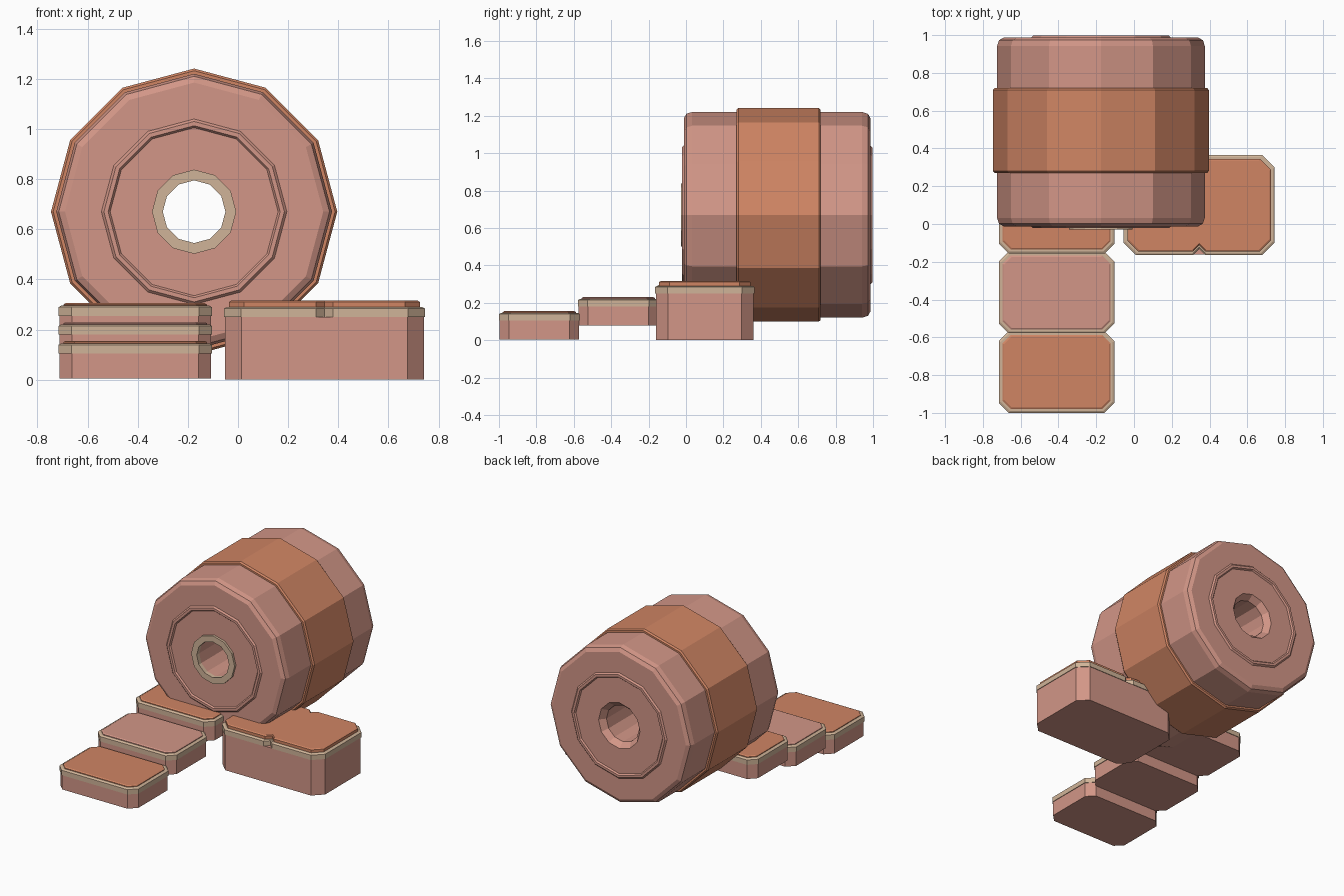
import bpy, bmesh, math

old = bpy.data.objects.get("Cube")
if old:
    bpy.data.objects.remove(old, do_unlink=True)


def material(name, rgb):
    m = bpy.data.materials.new(name)
    m.use_nodes = True
    m.diffuse_color = (*rgb, 1)
    bsdf = next(n for n in m.node_tree.nodes if n.type == 'BSDF_PRINCIPLED')
    bsdf.inputs["Base Color"].default_value = (*rgb, 1)
    bsdf.inputs["Roughness"].default_value = 0.8
    return m


PINK = material("dusty pink", (0.645, 0.305, 0.242))
ORANGE = material("terracotta", (0.631, 0.235, 0.127))
CREAM = material("cream", (0.631, 0.456, 0.314))


def finish(bm, name, mat):
    bmesh.ops.recalc_face_normals(bm, faces=bm.faces)
    mesh = bpy.data.meshes.new(name)
    bm.to_mesh(mesh)
    bm.free()
    mesh.materials.append(mat)
    obj = bpy.data.objects.new(name, mesh)
    bpy.context.collection.objects.link(obj)
    return obj


def lathe(name, profile, mat, sides=12, cx=-0.175, cz=0.67):
    """Spin a closed (radius, y) profile around the drum axis."""
    bm = bmesh.new()
    rings = []
    for k in range(sides):
        a = 2 * math.pi * k / sides
        rings.append([bm.verts.new((cx + r * math.sin(a), y, cz + r * math.cos(a)))
                      for r, y in profile])
    n = len(profile)
    for k in range(sides):
        p, q = rings[k], rings[(k + 1) % sides]
        for j in range(n):
            i = (j + 1) % n
            bm.faces.new((p[j], p[i], q[i], q[j]))
    return finish(bm, name, mat)


def outline(hx, hy, c, notch):
    """Rectangle with cut corners and optional V notches front and back."""
    half = [(-hx, hy - c), (-hx, c - hy), (c - hx, -hy)]
    if notch:
        half += [(-notch, -hy), (0, notch - hy), (notch, -hy)]
    half.append((hx - c, -hy))
    pts = half + [(hx, c - hy), (hx, hy - c), (hx - c, hy)]
    if notch:
        pts += [(notch, hy), (0, hy - notch), (-notch, hy)]
    return pts + [(c - hx, hy)]


def slab(name, center, half, levels, mat, chamfer, notch=0):
    """Stack outlines at (inset, z) levels into a solid."""
    bm = bmesh.new()
    rings = []
    for inset, z in levels:
        pts = outline(half[0] - inset, half[1] - inset, chamfer - 0.4 * inset, notch)
        rings.append([bm.verts.new((center[0] + x, center[1] + y, z)) for x, y in pts])
    n = len(rings[0])
    for lo, hi in zip(rings, rings[1:]):
        for j in range(n):
            i = (j + 1) % n
            bm.faces.new((lo[j], lo[i], hi[i], hi[j]))
    bm.faces.new(rings[0][::-1])
    bm.faces.new(rings[-1])
    return finish(bm, name, mat)


def lidded_box(name, center, half, z, chamfer, cap_mat, notch=0):
    """Pink base, cream rim and coloured cap; z = bottom, rim bottom, rim top, top."""
    z0, z1, z2, z3 = z
    slab(name + "_base", center, half, [(0.004, z0), (0.004, z1)], PINK, chamfer)
    slab(name + "_rim", center, half,
         [(0, z1), (0, z2 - 0.006), (0.01, z2)], CREAM, chamfer, notch)
    slab(name + "_cap", center, half,
         [(0.02, z2 - 0.01), (0.02, z3 - 0.005), (0.028, z3)], cap_mat, chamfer, notch)


# Drum body, open along its axis, with a flared mouth at the back
FRONT, BACK = -0.012, 0.987
lathe("drum_body", [
    (0.127, FRONT), (0.515, FRONT), (0.54, FRONT + 0.014), (0.55, FRONT + 0.045),
    (0.55, BACK - 0.045), (0.54, BACK - 0.014), (0.515, BACK),
    (0.16, BACK), (0.127, BACK - 0.04)], PINK)

# Wide band around the drum
lathe("drum_band", [
    (0.53, 0.27), (0.562, 0.27), (0.571, 0.28),
    (0.571, 0.71), (0.562, 0.72), (0.53, 0.72)], ORANGE)

# Raised ring on each drum end
for name, y, out in (("front_ring", FRONT, -1), ("back_ring", BACK, 1)):
    lathe(name, [(0.335, y - out * 0.005), (0.335, y), (0.343, y + out * 0.01),
                 (0.36, y + out * 0.01), (0.37, y), (0.37, y - out * 0.005)], PINK)

# Cream collar around the front opening
lathe("front_collar", [(0.125, 0.0), (0.125, -0.028), (0.168, -0.028), (0.168, 0.0)], CREAM)

# Three rising steps
for k, cap in enumerate((ORANGE, PINK, ORANGE)):
    lift = 0.075 * k
    lidded_box(f"step_{k + 1}", (-0.41, -0.784 + 0.422 * k), (0.306, 0.216),
               [h + lift for h in (0.004, 0.105, 0.145, 0.155)], 0.052, cap)

# Side box with a notched lid
lidded_box("side_box", (0.345, 0.1), (0.4, 0.265), (0, 0.25, 0.29, 0.315),
           0.066, ORANGE, 0.033)
